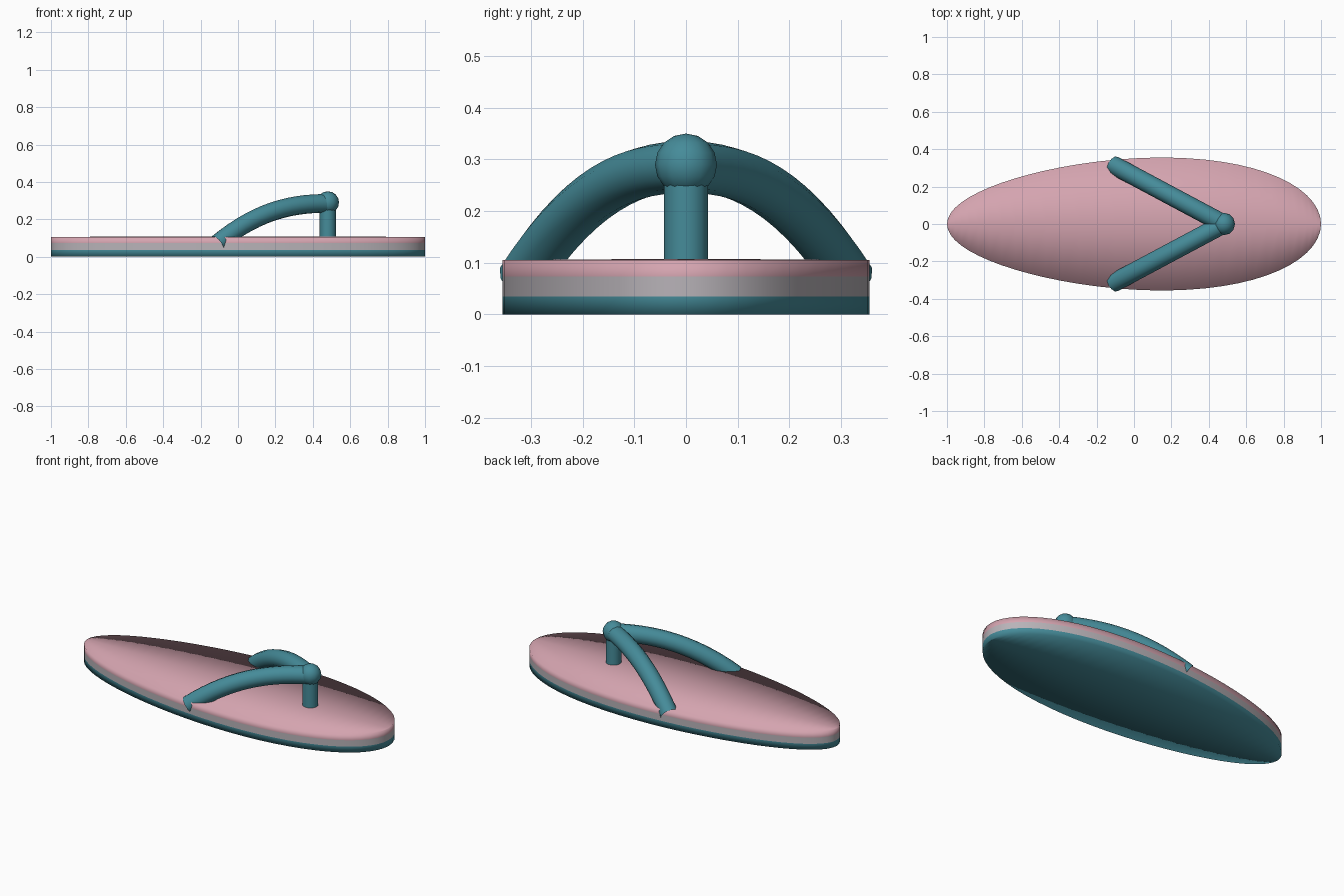
import bpy, bmesh
from math import sin, cos, pi
from mathutils import Vector

if "Cube" in bpy.data.objects:
    bpy.data.objects.remove(bpy.data.objects["Cube"], do_unlink=True)


def material(name, rgb):
    mat = bpy.data.materials.new(name)
    mat.use_nodes = True
    mat.diffuse_color = (*rgb, 1)
    mat.node_tree.nodes["Principled BSDF"].inputs["Base Color"].default_value = (*rgb, 1)
    return mat


pink = material("soft pink", (0.66, 0.37, 0.43))
grey = material("pale grey", (0.48, 0.45, 0.48))
teal = material("deep teal", (0.06, 0.26, 0.32))


def finish(name, bm, mats):
    bmesh.ops.recalc_face_normals(bm, faces=bm.faces)
    for face in bm.faces:
        face.smooth = True
    mesh = bpy.data.meshes.new(name)
    bm.to_mesh(mesh)
    bm.free()
    for mat in mats:
        mesh.materials.append(mat)
    obj = bpy.data.objects.new(name, mesh)
    bpy.context.collection.objects.link(obj)
    return obj


# Sole: egg-shaped outline in three coloured layers, closed by strips across the width
def build_sole(count=64):
    bm = bmesh.new()
    levels = [0, 0.035, 0.073, 0.105]
    half = count // 2
    angles = [2 * pi * i / count for i in range(count)]
    rings = [[bm.verts.new((cos(a), 0.351 * sin(a) * (1 + 0.157 * cos(a)), z))
              for a in angles] for z in levels]
    for layer, (low, high) in enumerate(zip(rings, rings[1:])):
        for i in range(count):
            j = (i + 1) % count
            face = bm.faces.new((low[i], low[j], high[j], high[i]))
            face.material_index = layer
    for ring, crown, index in ((rings[0], 0, 0), (rings[-1], 0.003, 2)):
        # centre line, very slightly crowned on top
        spine = [ring[0]]
        for i in range(1, half):
            x, y, z = ring[i].co
            spine.append(bm.verts.new((x, 0, z + crown * sin(angles[i]))))
        spine.append(ring[half])
        for side in (1, -1):
            for i in range(half):
                corners = [spine[i], spine[i + 1], ring[side * (i + 1)], ring[side * i]]
                bm.faces.new(list(dict.fromkeys(corners))).material_index = index
    return finish("sole", bm, [teal, grey, pink])


# Straps: open round tubes arching from the toe knob to the sole edge
def build_strap(name, side, steps=14, sides=12, radius=0.05):
    bm = bmesh.new()
    across = Vector((0.315, side * 0.59, 0)).normalized()
    path = [Vector((0.48 - 0.59 * s, side * 0.315 * s, 0.285 - 0.215 * s ** 2.3))
            for s in (i / steps for i in range(steps + 1))]
    rings = []
    for i, centre in enumerate(path):
        along = (path[min(i + 1, steps)] - path[max(i - 1, 0)]).normalized()
        up = along.cross(across)
        rings.append([bm.verts.new(centre + radius * (across * cos(a) + up * sin(a)))
                      for a in (2 * pi * k / sides for k in range(sides))])
    for first, second in zip(rings, rings[1:]):
        for k in range(sides):
            j = (k + 1) % sides
            bm.faces.new((first[k], first[j], second[j], second[k]))
    return finish(name, bm, [teal])


build_sole()
build_strap("left_strap", 1)
build_strap("right_strap", -1)

# Toe post
bpy.ops.mesh.primitive_cylinder_add(vertices=16, radius=0.043, depth=0.19,
                                    location=(0.48, 0, 0.185))
post = bpy.context.object
post.name = "toe_post"
post.data.materials.append(teal)
bpy.ops.object.shade_smooth_by_angle()

# Knob joining the straps
bpy.ops.mesh.primitive_uv_sphere_add(segments=12, ring_count=8, radius=0.06,
                                     location=(0.48, 0, 0.29))
knob = bpy.context.object
knob.name = "strap_knob"
knob.data.materials.append(teal)
bpy.ops.object.shade_smooth()
